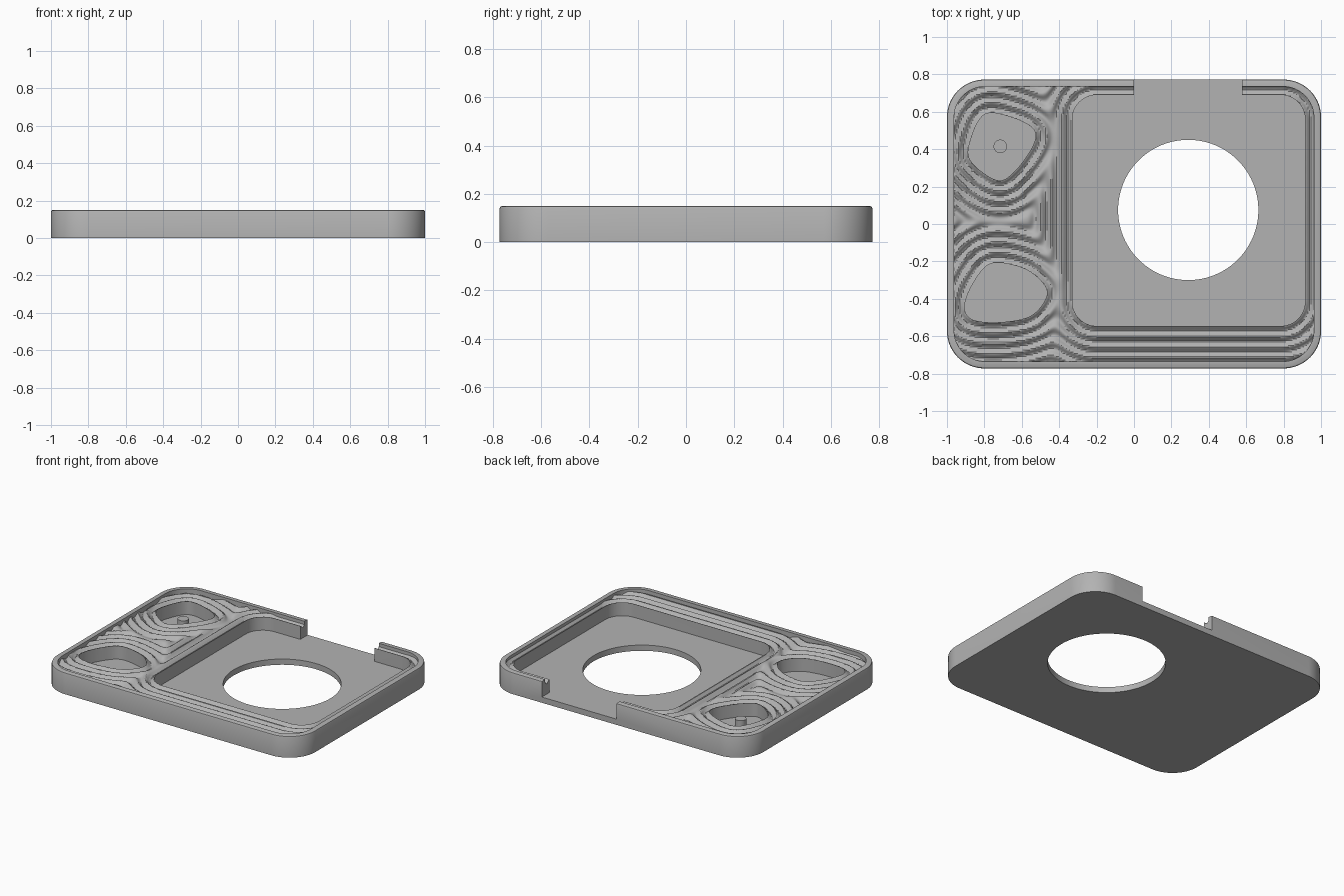
import bpy, bmesh, math
from mathutils import Vector, kdtree

if "Cube" in bpy.data.objects:
    bpy.data.objects.remove(bpy.data.objects["Cube"])

grey = bpy.data.materials.new("plain grey")
grey.use_nodes = True
grey.diffuse_color = (0.45, 0.45, 0.45, 1)
grey.node_tree.nodes["Principled BSDF"].inputs["Base Color"].default_value = (0.45, 0.45, 0.45, 1)

HEIGHT, FLOOR, RIPPLE_Z, AMP, PERIOD = 0.15, 0.04, 0.123, 0.011, 0.056


def make_object(name, bm):
    bmesh.ops.recalc_face_normals(bm, faces=bm.faces)
    mesh = bpy.data.meshes.new(name)
    bm.to_mesh(mesh)
    bm.free()
    mesh.materials.append(grey)
    obj = bpy.data.objects.new(name, mesh)
    bpy.context.collection.objects.link(obj)
    return obj


def rounded_rect(x0, x1, y0, y1, r, steps=12):
    corners = [(x1 - r, y1 - r), (x0 + r, y1 - r), (x0 + r, y0 + r), (x1 - r, y0 + r)]
    return [(cx + r * math.cos(a), cy + r * math.sin(a))
            for q, (cx, cy) in enumerate(corners)
            for a in [(q + s / steps) * math.pi / 2 for s in range(steps + 1)]]


def circle(cx, cy, r, n=96):
    return [(cx + r * math.cos(t * math.tau / n), cy + r * math.sin(t * math.tau / n)) for t in range(n)]


def smooth_loop(points, steps=8):
    # Closed Catmull-Rom curve
    pts, out = [Vector(p) for p in points], []
    n = len(pts)
    for i in range(n):
        a, b, c, d = (pts[(i + k) % n] for k in (-1, 0, 1, 2))
        for s in range(steps):
            t = s / steps
            p = 0.5 * (2 * b + (c - a) * t + (2 * a - 5 * b + 4 * c - d) * t ** 2
                       + (3 * b - a - 3 * c + d) * t ** 3)
            out.append((p.x, p.y))
    return out


def prism(name, outline, z0, z1, bevel=0):
    bm = bmesh.new()
    base = bm.faces.new([bm.verts.new((x, y, z0)) for x, y in outline])
    top = bmesh.ops.extrude_face_region(bm, geom=[base])["geom"]
    bmesh.ops.translate(bm, vec=(0, 0, z1 - z0), verts=[v for v in top if isinstance(v, bmesh.types.BMVert)])
    if bevel:
        edges = [e for e in bm.edges if all(abs(v.co.z - z1) < 1e-5 for v in e.verts)]
        bmesh.ops.bevel(bm, geom=edges, offset=bevel, segments=2, profile=0.5, affect='EDGES')
    return make_object(name, bm)


def combine(target, tool, operation):
    mod = target.modifiers.new("cut", 'BOOLEAN')
    mod.operation, mod.object, mod.solver = operation, tool, 'MANIFOLD'
    bpy.context.view_layer.objects.active = target
    bpy.ops.object.modifier_apply(modifier=mod.name)
    bpy.data.objects.remove(tool)


# Outlines of the recesses
pocket = rounded_rect(-0.33, 0.915, -0.545, 0.69, 0.13)
back_bowl = smooth_loop([(-0.80, 0.585), (-0.67, 0.575), (-0.54, 0.51), (-0.54, 0.42), (-0.64, 0.28),
                         (-0.735, 0.235), (-0.875, 0.34), (-0.87, 0.46)])
front_bowl = smooth_loop([(-0.757, -0.21), (-0.585, -0.24), (-0.477, -0.33), (-0.477, -0.41), (-0.56, -0.495),
                          (-0.72, -0.525), (-0.865, -0.51), (-0.905, -0.435), (-0.85, -0.30)])


def distance_tree(outline, spacing=0.004):
    samples = []
    for p, q in zip(outline, outline[1:] + outline[:1]):
        p, q = Vector((*p, 0)), Vector((*q, 0))
        n = max(1, int((q - p).length / spacing))
        samples += [p.lerp(q, k / n) for k in range(n)]
    tree = kdtree.KDTree(len(samples))
    for i, s in enumerate(samples):
        tree.insert(s, i)
    tree.balance()
    return tree


trees = [distance_tree(o) for o in (pocket, back_bowl, front_bowl)]


def ripple(x, y):
    # Waves follow the nearest recess and blend where they meet
    k = 0.025
    d = -k * math.log(sum(math.exp(-t.find((x, y, 0))[2] / k) for t in trees))
    return RIPPLE_Z + AMP * math.cos(math.tau * d / PERIOD)


# Block with a rippled underside, trimmed to the inside of the rim
bm = bmesh.new()
nx, ny = 230, 178
bmesh.ops.create_grid(bm, x_segments=nx, y_segments=ny, size=1)
for v in bm.verts:
    x, y = v.co.x * 0.99, v.co.y * 0.76
    v.co = (x, y, ripple(x, y))
border = [e for e in bm.edges if e.is_boundary]
sides = bmesh.ops.extrude_edge_only(bm, edges=border)["geom"]
for v in sides:
    if isinstance(v, bmesh.types.BMVert):
        v.co.z = 0.3
bmesh.ops.contextual_create(bm, geom=[e for e in sides if isinstance(e, bmesh.types.BMEdge) and e.is_boundary])
ripple_cutter = make_object("ripple_cutter", bm)
combine(ripple_cutter, prism("rim_trim", rounded_rect(-0.962, 0.962, -0.735, 0.735, 0.165), 0.05, 0.25), 'INTERSECT')

# Tray body and its cuts
tray = prism("tray", rounded_rect(-1, 1, -0.772, 0.772, 0.2, 20), 0, HEIGHT, 0.01)
combine(tray, ripple_cutter, 'DIFFERENCE')
for name, outline, z in [
        ("pocket_cutter", pocket, FLOOR),
        ("back_bowl_cutter", back_bowl, FLOOR),
        ("front_bowl_cutter", front_bowl, FLOOR),
        ("notch_cutter", [(0, 0.5), (0.577, 0.5), (0.577, 0.9), (0, 0.9)], FLOOR),
        ("hole_cutter", circle(0.29, 0.075, 0.375), -0.1)]:
    combine(tray, prism(name, outline, z, 0.4), 'DIFFERENCE')

# Small post in the back bowl
post = prism("post", circle(-0.715, 0.415, 0.036, 32), FLOOR - 0.01, 0.1)

for obj in (tray, post):
    bpy.ops.object.select_all(action='DESELECT')
    obj.select_set(True)
    bpy.context.view_layer.objects.active = obj
    bpy.ops.object.shade_smooth_by_angle(angle=math.radians(35))
